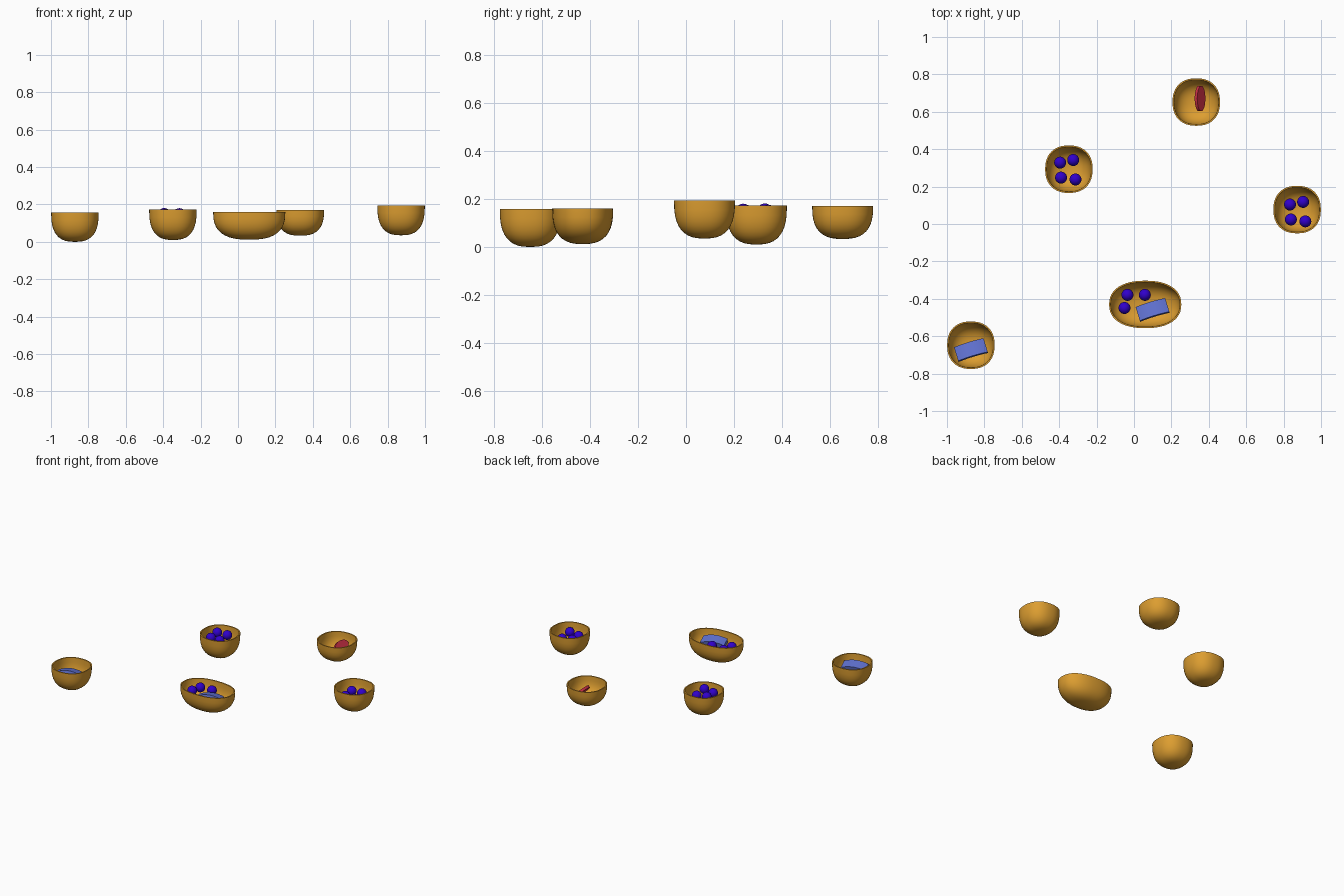
import bpy, bmesh, math
from mathutils import Matrix, Vector

if "Cube" in bpy.data.objects:
    bpy.data.objects.remove(bpy.data.objects["Cube"])


def material(name, rgb):
    m = bpy.data.materials.new(name)
    m.diffuse_color = (*rgb, 1)
    m.use_nodes = True
    m.node_tree.nodes["Principled BSDF"].inputs["Base Color"].default_value = m.diffuse_color
    return m


WOOD = material("amber", (0.72, 0.34, 0.03))
BERRY = material("deep_blue", (0.03, 0.0, 0.6))
BAR = material("pale_blue", (0.12, 0.17, 0.65))
RED = material("red", (0.6, 0.03, 0.06))


def finish(bm, name, mat, angle=40):
    bmesh.ops.recalc_face_normals(bm, faces=bm.faces)
    me = bpy.data.meshes.new(name)
    bm.to_mesh(me)
    bm.free()
    ob = bpy.data.objects.new(name, me)
    bpy.context.collection.objects.link(ob)
    me.materials.append(mat)
    bpy.ops.object.select_all(action='DESELECT')
    ob.select_set(True)
    bpy.context.view_layer.objects.active = ob
    bpy.ops.object.shade_smooth_by_angle(angle=math.radians(angle))
    return ob


def spow(v, e):
    return math.copysign(abs(v) ** e, v)


def bowl(name, x, y, z0, z1, rx=0.127, ry=0.127, wall=0.008, seg=48, steps=10):
    """Thin shell with a squarish round rim and a rounded bottom."""
    bm = bmesh.new()

    def ring(a, b, z):
        e = 2 / 2.3
        return [bm.verts.new((x + a * spow(math.cos(t), e), y + b * spow(math.sin(t), e), z))
                for t in (2 * math.pi * i / seg for i in range(seg))]

    h, e = z1 - z0, 2 / 2.65
    angles = [math.pi / 2 * i / steps for i in range(steps)]
    rings = []
    for t in reversed(angles):      # outside, bottom to rim
        c, s = math.cos(t) ** e, math.sin(t) ** e
        rings.append(ring(rx * c, ry * c, z1 - h * s))
    for t in angles:                # inside, rim to bottom
        c, s = math.cos(t) ** e, math.sin(t) ** e
        rings.append(ring((rx - wall) * c, (ry - wall) * c, z1 - (h - wall) * s))
    for r0, r1 in zip(rings, rings[1:]):
        for i in range(seg):
            j = (i + 1) % seg
            bm.faces.new((r0[i], r0[j], r1[j], r1[i]))
    for r, z in ((rings[0], z0), (rings[-1], z0 + wall)):
        tip = bm.verts.new((x, y, z))
        for i in range(seg):
            bm.faces.new((r[i], r[(i + 1) % seg], tip))
    finish(bm, name, WOOD)


def berry(name, x, y, z):
    bm = bmesh.new()
    bmesh.ops.create_uvsphere(bm, u_segments=24, v_segments=14, radius=0.032,
                              matrix=Matrix.Translation((x, y, z)))
    finish(bm, name, BERRY)


def bar(name, x, y, z):
    """Slightly arched, tilted slab."""
    bm = bmesh.new()
    n, L, W, T = 10, 0.165, 0.078, 0.03
    prev = None
    for i in range(n + 1):
        u = i / n - 0.5
        arch = 0.018 * (1 - 4 * u * u) - 0.012
        sec = [bm.verts.new((u * L, sy * W / 2, sz * T / 2 + arch))
               for sy, sz in ((-1, -1), (1, -1), (1, 1), (-1, 1))]
        if prev:
            for k in range(4):
                bm.faces.new((prev[k], prev[(k + 1) % 4], sec[(k + 1) % 4], sec[k]))
        if i in (0, n):
            bm.faces.new(sec)
        prev = sec
    m = (Matrix.Translation((x, y, z)) @ Matrix.Rotation(math.radians(17), 4, 'Z')
         @ Matrix.Rotation(math.radians(-12), 4, 'X'))
    bmesh.ops.transform(bm, matrix=m, verts=bm.verts)
    finish(bm, name, BAR)


# bowls
bowl("bowl_left", -0.872, -0.648, 0.0, 0.157)
bowl("bowl_back_left", -0.348, 0.293, 0.01, 0.172)
bowl("bowl_oval", 0.06, -0.43, 0.012, 0.16, rx=0.193)
bowl("bowl_back", 0.333, 0.652, 0.033, 0.17)
bowl("bowl_right", 0.872, 0.077, 0.035, 0.194)

# berries
BERRIES = [(-0.395, 0.328, 0.149), (-0.325, 0.342, 0.144), (-0.39, 0.248, 0.144), (-0.313, 0.238, 0.148),
           (0.834, 0.104, 0.144), (0.904, 0.118, 0.14), (0.839, 0.024, 0.14), (0.916, 0.014, 0.144),
           (-0.035, -0.379, 0.12), (0.058, -0.379, 0.124), (-0.051, -0.449, 0.12)]
for i, p in enumerate(BERRIES):
    berry(f"berry_{i + 1}", *p)

# pale bars
bar("bar_left", -0.872, -0.672, 0.115)
bar("bar_oval", 0.099, -0.457, 0.118)

# red oval slice leaning on its edge
bm = bmesh.new()
bmesh.ops.create_cone(bm, cap_ends=True, segments=32, radius1=1, radius2=1, depth=1)
m = (Matrix.Translation((0.353, 0.671, 0.122)) @ Matrix.Rotation(math.radians(50), 4, 'Y')
     @ Matrix.Diagonal(Vector((0.034, 0.068, 0.018, 1))))
bmesh.ops.transform(bm, matrix=m, verts=bm.verts)
finish(bm, "red_slice", RED)
